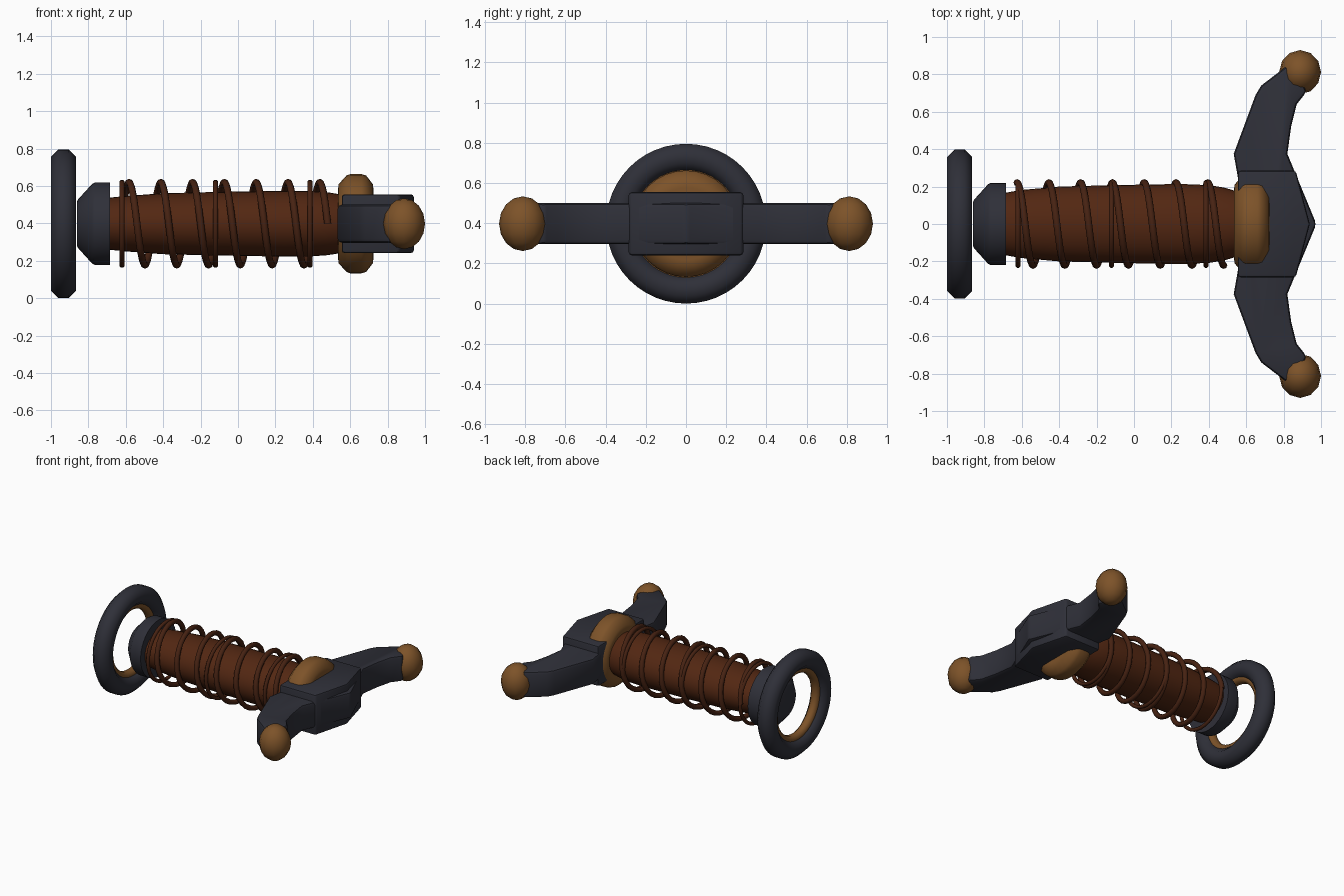
import bpy, bmesh, math
from mathutils import Vector

if "Cube" in bpy.data.objects:
    bpy.data.objects.remove(bpy.data.objects["Cube"])

Z0 = 0.398  # height of the main axis


def material(name, rgb):
    m = bpy.data.materials.new(name)
    m.diffuse_color = (*rgb, 1)
    m.use_nodes = True
    m.node_tree.nodes["Principled BSDF"].inputs["Base Color"].default_value = m.diffuse_color
    return m


STEEL = material("dark steel", (0.028, 0.029, 0.040))
BRASS = material("aged brass", (0.205, 0.086, 0.022))
LEATHER = material("brown leather", (0.085, 0.020, 0.006))
WIRE = material("dark brown wire", (0.062, 0.016, 0.006))


def finish(name, bm, mat, angle=40, bevel=0):
    bmesh.ops.recalc_face_normals(bm, faces=bm.faces[:])
    me = bpy.data.meshes.new(name)
    bm.to_mesh(me)
    bm.free()
    me.materials.append(mat)
    ob = bpy.data.objects.new(name, me)
    bpy.context.collection.objects.link(ob)
    bpy.ops.object.select_all(action='DESELECT')
    ob.select_set(True)
    bpy.context.view_layer.objects.active = ob
    if bevel:
        b = ob.modifiers.new("bevel", 'BEVEL')
        b.width, b.segments, b.limit_method = bevel, 2, 'ANGLE'
        b.angle_limit = math.radians(40)
        bpy.ops.object.modifier_apply(modifier="bevel")
    bpy.ops.object.shade_smooth_by_angle(angle=math.radians(angle))
    return ob


def lathe(name, profile, mat, seg=32, closed=False, angle=40):
    """Turn (x, y radius, z radius) stations around the x axis."""
    bm = bmesh.new()
    rings = []
    for x, ry, rz in profile:
        rings.append([bm.verts.new((x, ry * math.cos(2 * math.pi * i / seg),
                                    Z0 + rz * math.sin(2 * math.pi * i / seg)))
                      for i in range(seg)])
    pairs = list(zip(rings, rings[1:]))
    if closed:
        pairs.append((rings[-1], rings[0]))
    else:
        bm.faces.new(rings[0])
        bm.faces.new(rings[-1])
    for a, b in pairs:
        for i in range(seg):
            j = (i + 1) % seg
            bm.faces.new((a[i], a[j], b[j], b[i]))
    return finish(name, bm, mat, angle)


def ring(name, x, major, minor, mat, sides=8, seg=48):
    prof = []
    for k in range(sides):
        a = 2 * math.pi * (k + 0.5) / sides
        r = major + minor * math.sin(a)
        prof.append((x + minor * math.cos(a), r, r))
    return lathe(name, prof, mat, seg, closed=True, angle=60)


def plate(name, half, z_half, mat, bevel):
    """Extrude a plan outline, given for +y and mirrored to -y."""
    pts = half + [(x, -y) for x, y in reversed(half) if y > 0]
    bm = bmesh.new()
    f = bm.faces.new([bm.verts.new((x, y, Z0 - z_half)) for x, y in pts])
    ext = bmesh.ops.extrude_face_region(bm, geom=[f])
    top = [v for v in ext["geom"] if isinstance(v, bmesh.types.BMVert)]
    bmesh.ops.translate(bm, verts=top, vec=(0, 0, 2 * z_half))
    return finish(name, bm, mat, 40, bevel)


# Pommel ring with brass lining, and end cap
ring("pommel_ring", -0.9325, 0.330, 0.073, STEEL)
ring("pommel_ring_lining", -0.9325, 0.265, 0.036, BRASS)
lathe("end_cap", [(-0.86, .12, .12), (-0.855, .13, .13), (-0.78, .213, .213),
                  (-0.765, .22, .22), (-0.685, .22, .22)], STEEL)

# Oval grip, swelling towards the guard
lathe("grip", [(-0.70, .165, .138), (-0.60, .182, .148), (-0.40, .200, .163),
               (-0.10, .208, .170), (0.25, .214, .176), (0.40, .208, .174),
               (0.48, .195, .168), (0.56, .172, .155)], LEATHER)

# Wire coil wound around the grip
X0, PITCH, TURNS, R, SEG, SIDES = -0.625, 0.17, 6.5, 0.221, 28, 8
bm = bmesh.new()
loops = []
for i in range(int(TURNS * SEG) + 1):
    t = i / SEG
    a = 2 * math.pi * t
    out = Vector((0, math.cos(a), math.sin(a)))
    centre = Vector((X0 + PITCH * t, 0, Z0)) + out * R
    loops.append([bm.verts.new(centre + 0.019 * (
        out * math.cos(2 * math.pi * k / SIDES)
        + Vector((1, 0, 0)) * math.sin(2 * math.pi * k / SIDES)))
        for k in range(SIDES)])
for a, b in zip(loops, loops[1:]):
    for k in range(SIDES):
        n = (k + 1) % SIDES
        bm.faces.new((a[k], a[n], b[n], b[k]))
bm.faces.new(loops[0])
bm.faces.new(loops[-1])
finish("wire_coil", bm, WIRE, 60)

# Three straight binding rings
for n, x in enumerate((-0.62, -0.12, 0.385)):
    ring("binding_ring_%d" % (n + 1), x, 0.222, 0.014, WIRE, 8, 36)

# Brass collar
lathe("guard_collar", [(0.535, .18, .18), (0.537, .21, .21), (0.58, .258, .258),
                       (0.60, .265, .265), (0.66, .265, .265),
                       (0.685, .258, .258), (0.722, .21, .21),
                       (0.724, .18, .18)], BRASS)

# Guard block and swept arms
plate("guard_block", [(0.94, 0), (0.865, 0.285), (0.555, 0.285)], 0.157, STEEL, 0.015)
plate("guard_arms", [(0.975, 0), (0.82, 0.375), (0.84, 0.52), (0.87, 0.64),
                     (0.925, 0.71), (0.83, 0.855), (0.68, 0.74), (0.65, 0.69),
                     (0.533, 0.375), (0.555, 0.25)], 0.102, STEEL, 0.022)

# Brass knobs on the arm ends
for side, label in ((1, "back"), (-1, "front")):
    bm = bmesh.new()
    bmesh.ops.create_uvsphere(bm, u_segments=12, v_segments=8, radius=1)
    bmesh.ops.scale(bm, vec=(0.112, 0.118, 0.136), verts=bm.verts[:])
    bmesh.ops.translate(bm, vec=(0.888, side * 0.812, Z0), verts=bm.verts[:])
    finish(label + "_knob", bm, BRASS, 60)
